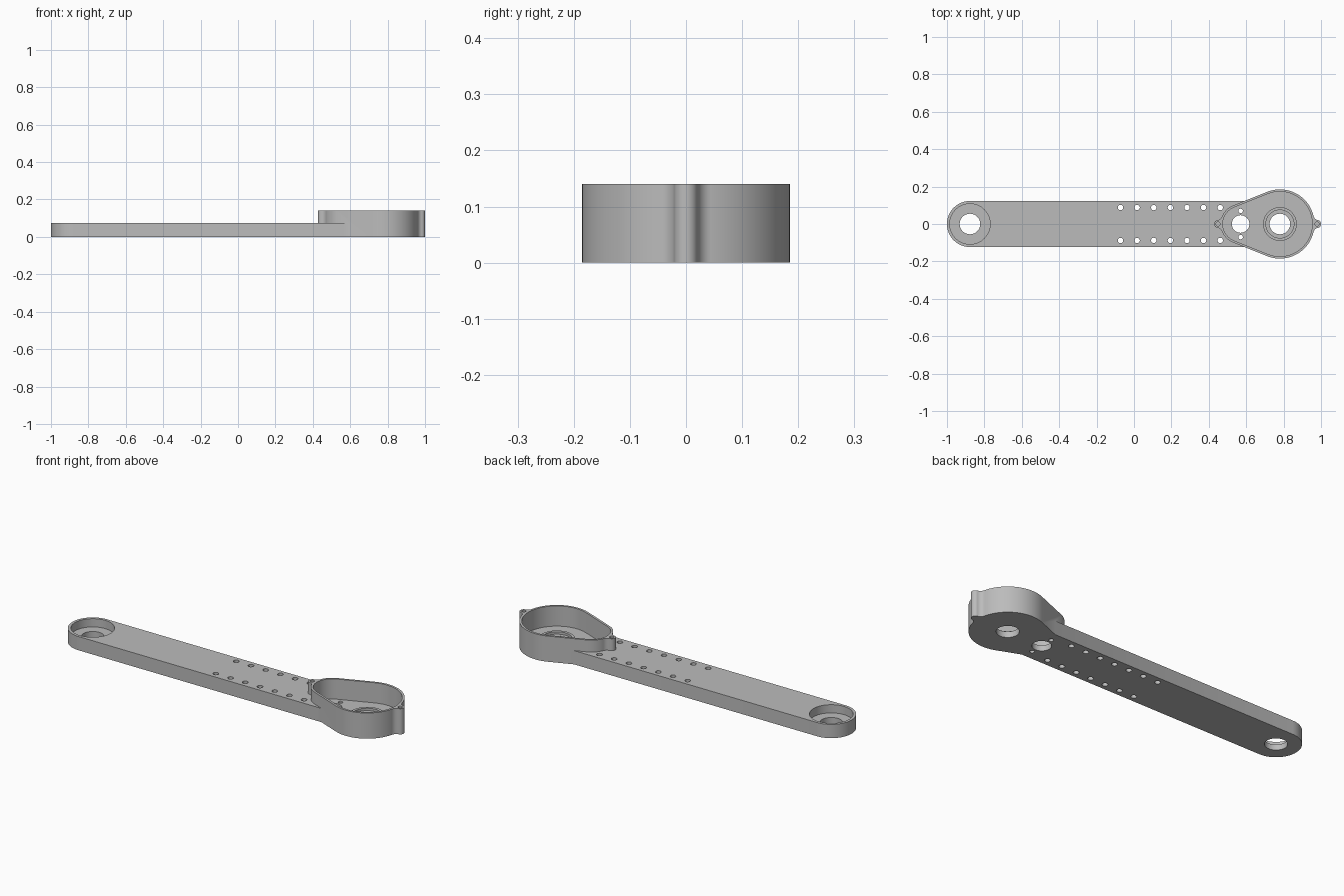
import bpy, bmesh, math
from math import cos, sin, pi

if "Cube" in bpy.data.objects:
    bpy.data.objects.remove(bpy.data.objects["Cube"])

BAR_TOP, RIM, FLOOR = 0.075, 0.14, 0.03
END_X, SMALL_X, BIG_X = -0.877, 0.57, 0.78
SMALL_R, BIG_R, WALL = 0.107, 0.185, 0.012

grey = bpy.data.materials.new("mid grey")
grey.diffuse_color = (0.5, 0.5, 0.5, 1)
grey.use_nodes = True
grey.node_tree.nodes["Principled BSDF"].inputs["Base Color"].default_value = grey.diffuse_color


def arc(cx, cy, r, a0, a1, n):
    return [(cx + r * cos(a0 + (a1 - a0) * i / n),
             cy + r * sin(a0 + (a1 - a0) * i / n)) for i in range(n + 1)]


def prism(name, pts, z0, z1):
    """Extrude a counter-clockwise outline from z0 to z1."""
    bm = bmesh.new()
    face = bm.faces.new([bm.verts.new((x, y, z0)) for x, y in pts])
    top = bmesh.ops.extrude_face_region(bm, geom=[face])["geom"]
    bmesh.ops.translate(bm, vec=(0, 0, z1 - z0),
                        verts=[v for v in top if isinstance(v, bmesh.types.BMVert)])
    bmesh.ops.recalc_face_normals(bm, faces=bm.faces)
    mesh = bpy.data.meshes.new(name)
    bm.to_mesh(mesh)
    bm.free()
    mesh.materials.append(grey)
    obj = bpy.data.objects.new(name, mesh)
    bpy.context.collection.objects.link(obj)
    return obj


def disc(name, x, y, r, z0, z1, n=48):
    return prism(name, arc(x, y, r, 0, 2 * pi, n)[:-1], z0, z1)


def stadium(x0, r0, x1, r1):
    """Outline around two circles joined by tangent lines (x0 < x1)."""
    t = math.acos((r0 - r1) / (x1 - x0))
    return arc(x1, 0, r1, -t, t, 72) + arc(x0, 0, r0, t, 2 * pi - t, 48)


def ear(name, host_x, host_r, side, z0, z1, r=0.021, out=0.014, fillet=0.03):
    """Screw ear blended into a round wall with concave fillets."""
    d = host_r + out
    hf, ef = host_r + fillet, r + fillet
    a = math.acos((d * d + hf * hf - ef * ef) / (2 * d * hf))
    fx, fy = hf * cos(a), hf * sin(a)
    b = math.atan2(fy, fx - d)               # direction ear centre -> fillet centre
    blend = arc(fx, fy, fillet, b - pi, a - pi, 10) if b - pi > a - pi else \
        arc(fx, fy, fillet, b + pi, a + pi, 10)
    inner = host_r - 0.008
    upper = blend + [(inner * cos(a), inner * sin(a))]
    lower = [(x, -y) for x, y in reversed(upper)]
    pts = lower[:-1] + arc(d, 0, r, -b, b, 20) + upper[1:]
    return prism(name, [(host_x + side * x, side * y) for x, y in pts], z0, z1), \
        host_x + side * d


def combine(target, other, operation):
    mod = target.modifiers.new("cut", 'BOOLEAN')
    mod.object, mod.operation, mod.solver = other, operation, 'EXACT'
    bpy.context.view_layer.objects.active = target
    bpy.ops.object.modifier_apply(modifier=mod.name)
    bpy.data.objects.remove(other)


# Flat bar with a round end
bar = arc(END_X, 0, 0.123, pi / 2, 3 * pi / 2, 48) + [(SMALL_X, -0.123), (SMALL_X + 0.07, -0.123),
                                                      (SMALL_X + 0.07, 0.123)]
arm = prism("lever_arm", bar, 0, BAR_TOP)

# Teardrop housing and its two screw ears
combine(arm, prism("housing", stadium(SMALL_X, SMALL_R, BIG_X, BIG_R), 0, RIM), 'UNION')
tip_ear, tip_x = ear("tip_ear", BIG_X, BIG_R, 1, 0, RIM)
inner_ear, inner_x = ear("inner_ear", SMALL_X, SMALL_R, -1, 0.04, RIM)
combine(arm, tip_ear, 'UNION')
combine(arm, inner_ear, 'UNION')

# Housing pocket, bearing ring and round end pocket
combine(arm, prism("pocket", stadium(SMALL_X, SMALL_R - WALL, BIG_X, BIG_R - WALL),
                   FLOOR, 0.3), 'DIFFERENCE')
combine(arm, disc("bearing_ring", BIG_X, 0, 0.09, 0.01, 0.045), 'UNION')
combine(arm, disc("ring_recess", BIG_X, 0, 0.075, FLOOR + 0.002, 0.3), 'DIFFERENCE')
combine(arm, disc("end_pocket", END_X, 0, 0.108, FLOOR, 0.3, 64), 'DIFFERENCE')

# Through holes: bores, mounting rows, floor screws
holes = [(END_X, 0, 0.055), (BIG_X, 0, 0.055), (SMALL_X, 0, 0.047)]
for s in (-1, 1):
    holes += [(-0.072 + 0.0888 * i, s * 0.088, 0.0145) for i in range(7)]
    holes.append((SMALL_X, s * 0.07, 0.012))
for x, y, r in holes:
    combine(arm, disc("hole", x, y, r, -0.1, 0.3, 48 if r > 0.03 else 20), 'DIFFERENCE')

# Blind screw holes in the ears
for x in (tip_x, inner_x):
    combine(arm, disc("ear_hole", x, 0, 0.011, 0.085, 0.3, 16), 'DIFFERENCE')

bpy.ops.object.select_all(action='DESELECT')
arm.select_set(True)
bpy.context.view_layer.objects.active = arm
bpy.ops.object.shade_smooth_by_angle(angle=math.radians(30))
